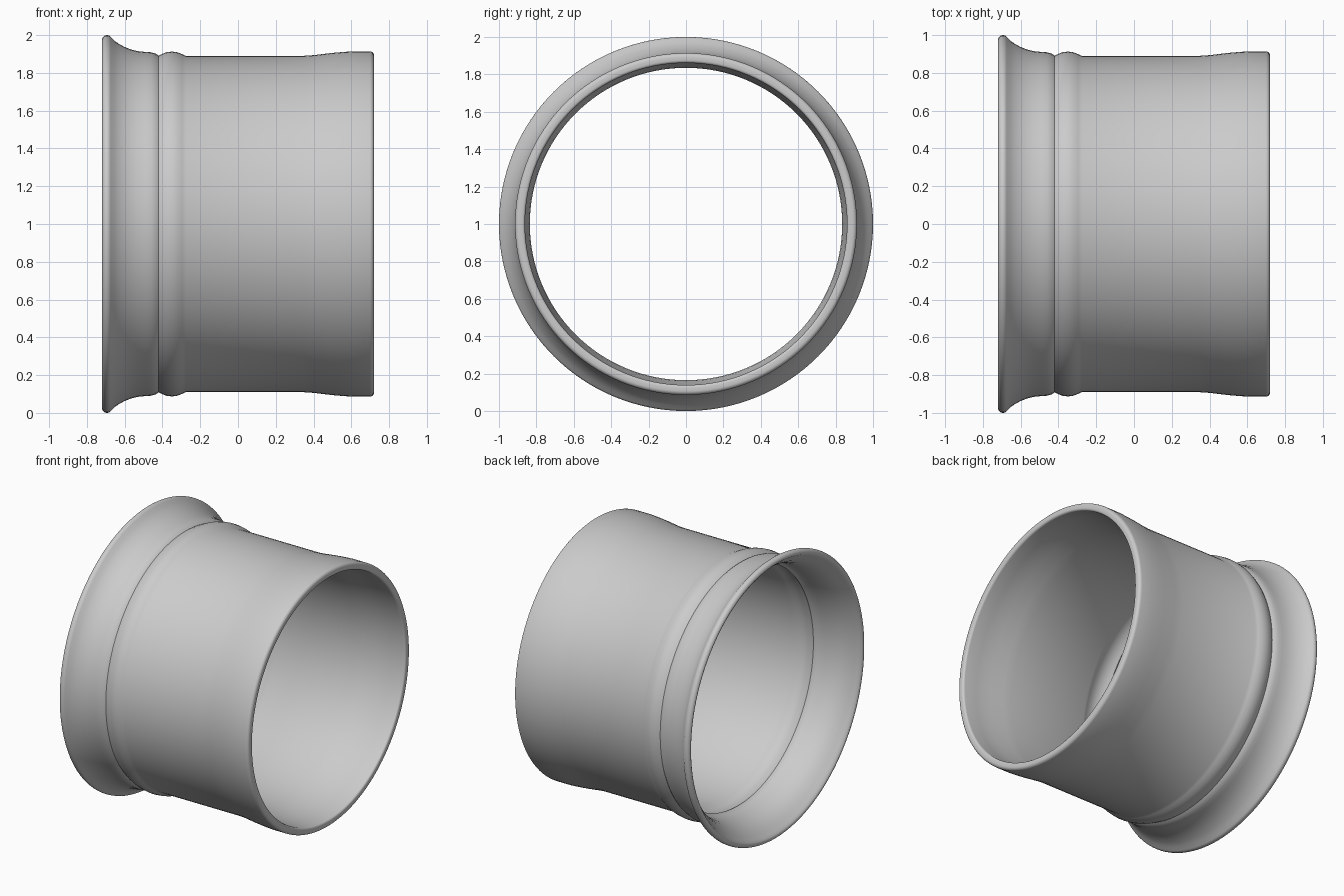
import bpy
import bmesh
import math
from mathutils import Vector, Matrix

cube = bpy.data.objects.get("Cube")
if cube:
    bpy.data.objects.remove(cube, do_unlink=True)

SEGMENTS = 128

grey = bpy.data.materials.new("satin grey")
grey.use_nodes = True
grey.diffuse_color = (0.6, 0.6, 0.6, 1)
grey.node_tree.nodes["Principled BSDF"].inputs["Base Color"].default_value = (0.6, 0.6, 0.6, 1)


def arc(x, r, radius, start, end, steps):
    """Points of a rounded edge, angles in degrees."""
    angles = [math.radians(start + (end - start) * i / steps) for i in range(steps + 1)]
    return [(x + radius * math.cos(a), r + radius * math.sin(a)) for a in angles]


# Outer wall (x, radius): rolled flange lip, flare, crease, bead, swelling socket
outer = arc(-0.694, 0.974, 0.026, 180, 40, 8) + [
    (-0.655, 0.971), (-0.63, 0.953), (-0.60, 0.937), (-0.57, 0.925),
    (-0.53, 0.915), (-0.49, 0.911), (-0.46, 0.909), (-0.435, 0.902),
    (-0.42, 0.891), (-0.405, 0.899), (-0.38, 0.909), (-0.35, 0.913),
    (-0.32, 0.909), (-0.295, 0.899), (-0.275, 0.89), (0.34, 0.89),
    (0.40, 0.894), (0.50, 0.906), (0.56, 0.911), (0.61, 0.914)]
outer += arc(0.698, 0.892, 0.022, 90, 0, 5)

# Inner wall follows the outer one at the sheet thickness
inner = arc(0.705, 0.876, 0.015, 0, -90, 4) + [
    (0.61, 0.861), (0.56, 0.858), (0.50, 0.853), (0.40, 0.84), (0.34, 0.835),
    (-0.265, 0.835), (-0.29, 0.846), (-0.32, 0.856), (-0.35, 0.859),
    (-0.38, 0.855), (-0.405, 0.845), (-0.42, 0.837), (-0.435, 0.848),
    (-0.46, 0.855), (-0.50, 0.858), (-0.55, 0.866), (-0.60, 0.882),
    (-0.64, 0.903), (-0.675, 0.93), (-0.70, 0.952), (-0.714, 0.963)]

# Revolve the section around the tube's axis
bm = bmesh.new()
verts = [bm.verts.new((x, 0, r)) for x, r in outer + inner]
edges = [bm.edges.new((v, verts[(i + 1) % len(verts)])) for i, v in enumerate(verts)]
bmesh.ops.spin(bm, geom=verts + edges, cent=(0, 0, 0), axis=(1, 0, 0),
               angle=math.tau, steps=SEGMENTS, use_duplicate=False)
bmesh.ops.remove_doubles(bm, verts=bm.verts, dist=0.0001)
bmesh.ops.recalc_face_normals(bm, faces=bm.faces)
bmesh.ops.transform(bm, matrix=Matrix.Translation(Vector((0, 0, 1))), verts=bm.verts)

mesh = bpy.data.meshes.new("flanged_sleeve")
bm.to_mesh(mesh)
bm.free()
mesh.materials.append(grey)
sleeve = bpy.data.objects.new("flanged_sleeve", mesh)
bpy.context.collection.objects.link(sleeve)

bpy.ops.object.select_all(action="DESELECT")
sleeve.select_set(True)
bpy.context.view_layer.objects.active = sleeve
bpy.ops.object.shade_smooth_by_angle(angle=math.radians(40))
